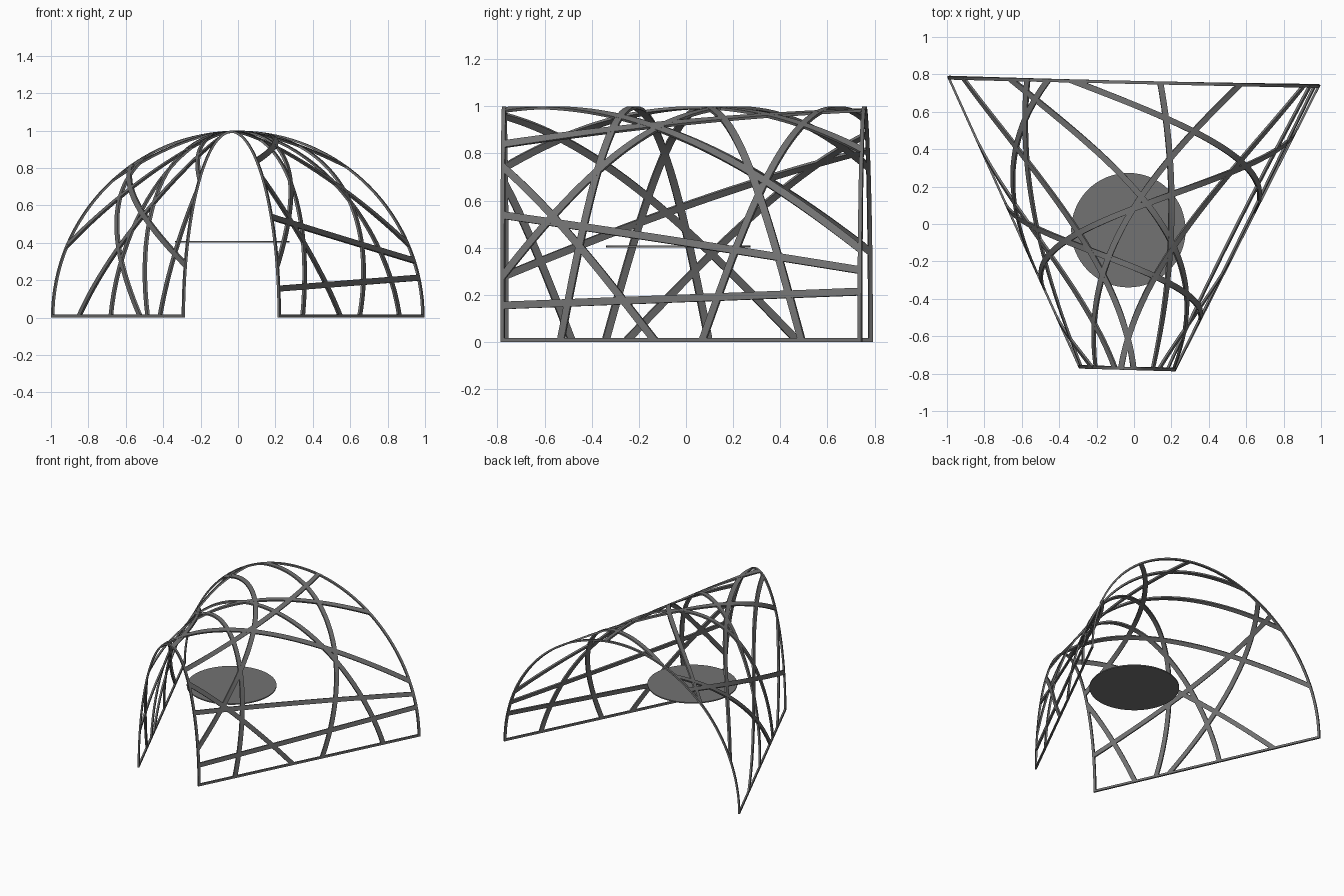
import bpy, bmesh
from math import sin, cos, pi, asin
from mathutils import Vector

if "Cube" in bpy.data.objects:
    bpy.data.objects.remove(bpy.data.objects["Cube"])

# Ground corners of the vault: left/right feet at the front and at the back
L0, R0 = Vector((-0.294, -0.773, 0)), Vector((0.222, -0.788, 0))
L1, R1 = Vector((-1.0, 0.788, 0)), Vector((0.998, 0.743, 0))

# Dark grey finish for every part
dark = bpy.data.materials.new("dark_grey")
dark.diffuse_color = (0.17, 0.17, 0.17, 1)
dark.use_nodes = True
dark.node_tree.nodes["Principled BSDF"].inputs["Base Color"].default_value = dark.diffuse_color


def surf(t, v):
    """Vault surface: t = 0 (left foot) .. pi (right foot), v = 0 front .. 1 back."""
    a, b = L0.lerp(L1, v), R0.lerp(R1, v)
    p = (a + b) / 2 - (b - a) / 2 * cos(t)
    p.z = sin(t)
    return p


def frame(t, v):
    e = 1e-3
    st = (surf(t + e, v) - surf(t - e, v)) / (2 * e)
    sv = (surf(t, v + e) - surf(t, v - e)) / (2 * e)
    return st, sv, st.cross(sv).normalized()


def clamp(x, hi):
    return max(0.0, min(hi, x))


def ribbon(name, p, q, width=0.032, thick=0.012, n=48, ext=0.02):
    """Flat band lying in the vault surface along a parameter line p -> q."""
    bm = bmesh.new()
    rings = []
    dt, dv = q[0] - p[0], q[1] - p[1]
    for i in range(n + 1):
        f = -ext + (1 + 2 * ext) * i / n
        t, v = p[0] + dt * f, p[1] + dv * f
        st, sv, nor = frame(t, v)
        side = nor.cross(st * dt + sv * dv).normalized() * width / 2
        # express the sideways step in surface parameters
        a, b, c = st.dot(st), st.dot(sv), sv.dot(sv)
        d, g = side.dot(st), side.dot(sv)
        det = a * c - b * b
        ot, ov = (d * c - g * b) / det, (a * g - b * d) / det
        ring = []
        for s in (1, -1):
            tt, vv = clamp(t + s * ot, pi), clamp(v + s * ov, 1)
            pt, nn = surf(tt, vv), frame(tt, vv)[2]
            if nn.dot(pt - Vector((0, pt.y, 0.2))) < 0:
                nn = -nn
            pair = [pt, pt - nn * thick]
            for w in pair:
                w.z = max(w.z, 0)
            ring += pair if s == 1 else pair[::-1]
        rings.append([bm.verts.new(w) for w in ring])
    for r, s in zip(rings, rings[1:]):
        for k in range(4):
            bm.faces.new((r[k], r[(k + 1) % 4], s[(k + 1) % 4], s[k]))
    bm.faces.new(rings[0])
    bm.faces.new(rings[-1][::-1])
    bmesh.ops.recalc_face_normals(bm, faces=bm.faces)
    me = bpy.data.meshes.new(name)
    bm.to_mesh(me)
    bm.free()
    me.materials.append(dark)
    ob = bpy.data.objects.new(name, me)
    bpy.context.collection.objects.link(ob)


# End points of bands: feet by y, arch ends by height
def foot_l(y): return (0, (y - L0.y) / (L1.y - L0.y))
def foot_r(y): return (pi, (y - R0.y) / (R1.y - R0.y))
def front_l(z): return (asin(z), 0)
def front_r(z): return (pi - asin(z), 0)
def back_l(z): return (asin(z), 1)
def back_r(z): return (pi - asin(z), 1)


# Edge frame: two arches and two ground rails
W = 0.018
ribbon("front_arch", (0, 0.005), (pi, 0.005), W, n=64, ext=0)
ribbon("back_arch", (0, 0.995), (pi, 0.995), W, n=64, ext=0)
ribbon("left_rail", (0.007, 0), (0.007, 1), W, n=8, ext=0)
ribbon("right_rail", (pi - 0.007, 0), (pi - 0.007, 1), W, n=8, ext=0)

# Criss-crossing bands
bands = [
    (foot_l(-0.345), foot_r(0.49)),
    (foot_l(0.095), foot_r(-0.535)),
    (foot_r(0.065), back_l(0.937)),
    (foot_r(-0.13), front_r(0.75)),
    (foot_l(-0.26), back_l(0.89)),
    (foot_l(-0.485), front_l(0.68)),
    (foot_l(0.475), front_l(0.965)),
    (front_l(0.28), back_l(0.82)),
    (front_l(0.74), back_r(0.815)),
    (front_r(0.27), back_l(0.74)),
    (front_r(0.84), back_r(0.99)),
    (front_r(0.155), back_r(0.215)),
    (front_r(0.54), back_r(0.305)),
    (front_l(0.99), back_r(0.39)),
    (front_r(0.99), back_l(0.38)),
]
for i, (p, q) in enumerate(bands):
    ribbon(f"band_{i + 1}", p, q)

# Floating round disc
bpy.ops.mesh.primitive_cylinder_add(vertices=64, radius=0.306, depth=0.008,
                                    location=(-0.03, -0.033, 0.405))
disc = bpy.context.object
disc.name = "round_disc"
disc.data.materials.append(dark)

# Smooth shading with sharp edges kept
bpy.ops.object.select_all(action='SELECT')
bpy.ops.object.shade_smooth_by_angle()
